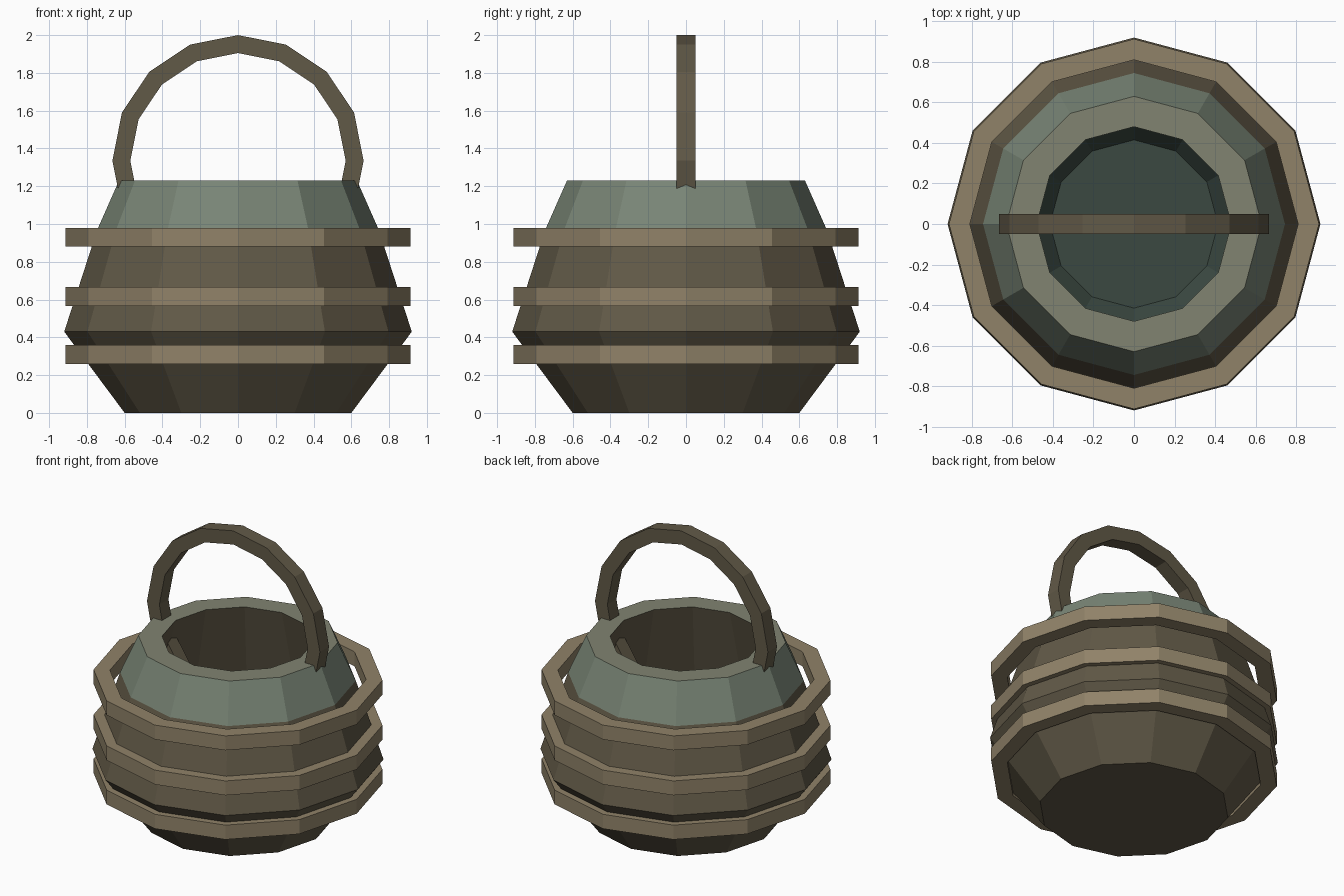
import bpy, bmesh, math

if "Cube" in bpy.data.objects:
    bpy.data.objects.remove(bpy.data.objects["Cube"])


def material(name, rgb):
    m = bpy.data.materials.new(name)
    m.diffuse_color = (*rgb, 1)
    m.use_nodes = True
    m.node_tree.nodes["Principled BSDF"].inputs["Base Color"].default_value = m.diffuse_color
    return m


BROWN = material("dark_brown", (0.12, 0.10, 0.063))
GREEN = material("green_glaze", (0.19, 0.235, 0.18))
RIM = material("pale_rim", (0.22, 0.23, 0.165))
TEAL = material("dark_teal", (0.043, 0.066, 0.053))
TAN = material("tan", (0.28, 0.225, 0.14))


def lathe(name, profile, mats, strip_mats, closed=False, sides=12):
    """Spin an (r, z) profile about z; a closed profile makes a ring, else the ends are capped."""
    bm = bmesh.new()
    rows = [[bm.verts.new((r * math.cos(a), r * math.sin(a), z))
             for a in (2 * math.pi * i / sides for i in range(sides))]
            for r, z in profile]
    pairs = list(zip(rows, rows[1:]))
    if closed:
        pairs.append((rows[-1], rows[0]))
    for k, (lo, hi) in enumerate(pairs):
        for i in range(sides):
            j = (i + 1) % sides
            bm.faces.new((lo[i], lo[j], hi[j], hi[i])).material_index = strip_mats[k]
    if not closed:
        bm.faces.new(rows[0][::-1]).material_index = strip_mats[0]
        bm.faces.new(rows[-1]).material_index = strip_mats[-1]
    bmesh.ops.recalc_face_normals(bm, faces=bm.faces)
    me = bpy.data.meshes.new(name)
    bm.to_mesh(me)
    bm.free()
    for m in mats:
        me.materials.append(m)
    ob = bpy.data.objects.new(name, me)
    bpy.context.collection.objects.link(ob)
    return ob


# Pot: outer wall, flat rim, hollow inside and floor
lathe("pot",
      [(0.60, 0), (0.92, 0.43), (0.745, 0.97), (0.63, 1.23),
       (0.48, 1.23), (0.68, 0.45), (0.415, 0.10)],
      [BROWN, GREEN, RIM, TEAL], [0, 0, 1, 2, 0, 3])

# Three identical hoops around the pot
for label, z in (("lower", 0.26), ("middle", 0.567), ("upper", 0.88)):
    lathe(label + "_hoop",
          [(0.81, z), (0.913, z), (0.913, z + 0.1), (0.81, z + 0.1)],
          [TAN], [0] * 4, closed=True)

# Handle: square-section 16-sided hoop standing upright, its lower half inside the pot
handle = lathe("handle",
               [(0.57, -0.05), (0.665, -0.05), (0.665, 0.05), (0.57, 0.05)],
               [BROWN], [0] * 4, closed=True, sides=16)
handle.rotation_euler.x = math.pi / 2
handle.location.z = 1.335
